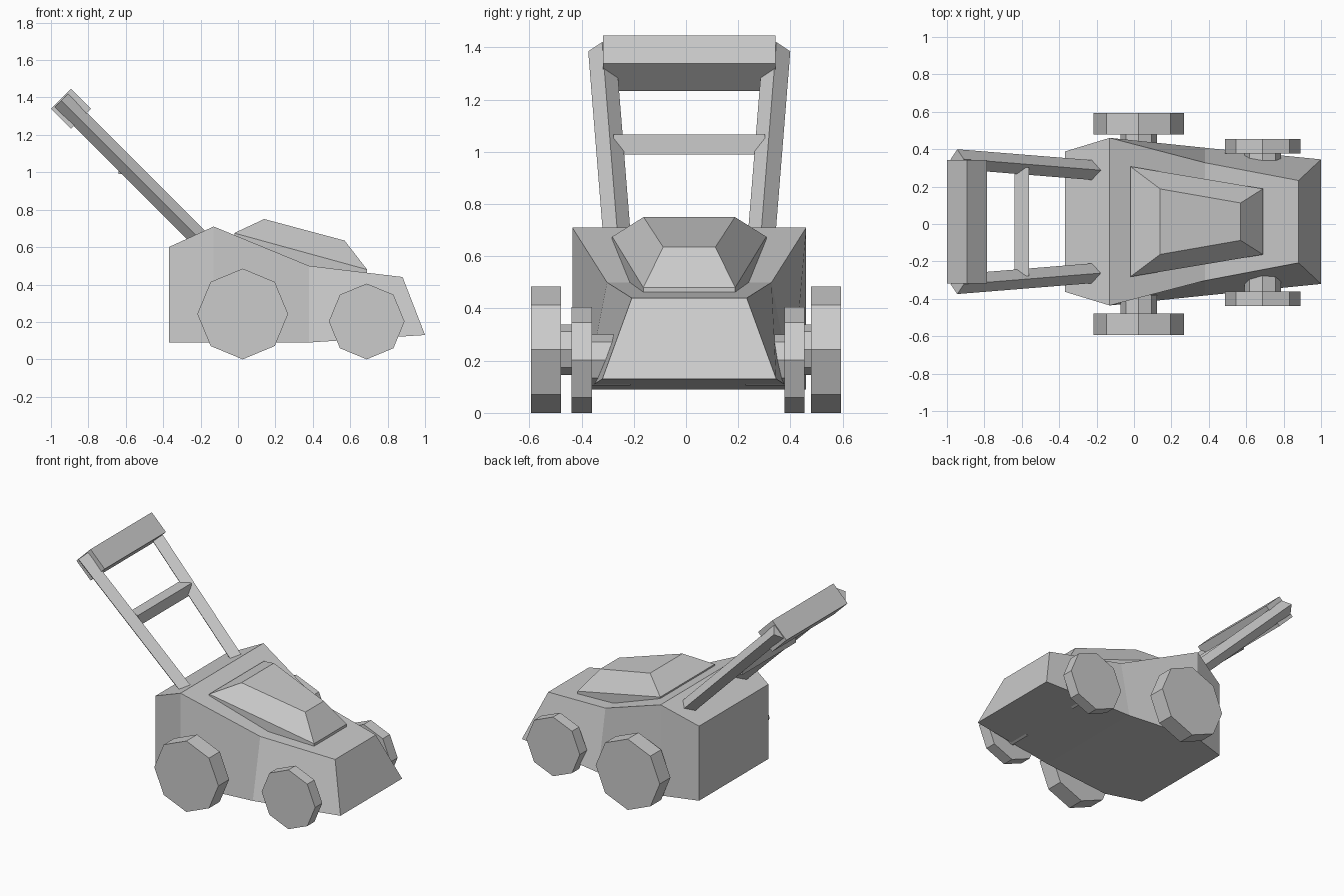
import bpy, bmesh, math
from mathutils import Vector

if "Cube" in bpy.data.objects:
    bpy.data.objects.remove(bpy.data.objects["Cube"])

YC = 0.0125  # centre line of the body and handle

grey = bpy.data.materials.new("plain grey")
grey.diffuse_color = (0.6, 0.6, 0.6, 1)
grey.use_nodes = True
grey.node_tree.nodes["Principled BSDF"].inputs["Base Color"].default_value = grey.diffuse_color


def loft(name, rings):
    """Flat-shaded solid through a row of equal-length rings, capped at both ends."""
    bm = bmesh.new()
    rows = [[bm.verts.new(p) for p in ring] for ring in rings]
    n = len(rows[0])
    for a, b in zip(rows, rows[1:]):
        for i in range(n):
            j = (i + 1) % n
            bm.faces.new((a[i], a[j], b[j], b[i]))
    bm.faces.new(rows[0])
    bm.faces.new(rows[-1])
    bmesh.ops.recalc_face_normals(bm, faces=bm.faces)
    mesh = bpy.data.meshes.new(name)
    bm.to_mesh(mesh)
    bm.free()
    mesh.materials.append(grey)
    obj = bpy.data.objects.new(name, mesh)
    bpy.context.collection.objects.link(obj)
    return obj


def octagon(x, y, z, r):
    return [(x + r * math.sin(k * math.pi / 4), y, z + r * math.cos(k * math.pi / 4))
            for k in range(8)]


def section(xt, zt, wt, xb, zb, wb):
    """Four-point body section: top x, z, half width, then bottom."""
    return [(xt, YC - wt, zt), (xt, YC + wt, zt), (xb, YC + wb, zb), (xb, YC - wb, zb)]


# Body, rear to front
loft("body", [
    section(-0.37, 0.60, 0.375, -0.37, 0.09, 0.375),
    section(-0.13, 0.71, 0.448, -0.13, 0.09, 0.448),
    section(0.38, 0.50, 0.315, 0.38, 0.09, 0.395),
    section(0.88, 0.44, 0.22, 1.00, 0.13, 0.333),
])


# Engine cover: sunk skirt, rim, raised top
def cover_ring(xr, zr, wr, xf, zf, wf):
    return [(xr, YC - wr, zr), (xr, YC + wr, zr), (xf, YC + wf, zf), (xf, YC - wf, zf)]


loft("engine_cover", [
    cover_ring(-0.02, 0.58, 0.295, 0.69, 0.39, 0.176),
    cover_ring(-0.02, 0.675, 0.295, 0.69, 0.48, 0.176),
    cover_ring(0.14, 0.75, 0.175, 0.57, 0.635, 0.1),
])

# Wheels and axles on both sides
for side, label in ((-1, "near"), (1, "far")):
    for part, x, r, inner, outer, off, hub_r, hub_in in (
            ("rear", 0.025, 0.2425, 0.478, 0.594, 0.0, 0.097, 0.38),
            ("front", 0.688, 0.2025, 0.369, 0.446, 0.008, 0.098, 0.22)):
        y0, y1, yh = (side * v + off for v in (inner, outer, hub_in))
        loft(f"{part}_wheel_{label}", [octagon(x, y0, r, r), octagon(x, y1, r, r)])
        loft(f"{part}_axle_{label}", [octagon(x, yh, r, hub_r), octagon(x, y0, r, hub_r)])

# Handle side rails: square bars turned on edge, spreading towards the top
n = Vector((1, 0, 1)).normalized() * 0.05
w = Vector((0, 0.053, 0))
for side, label in ((-1, "near"), (1, "far")):
    low = Vector((-0.15, YC + side * 0.27, 0.59))
    high = Vector((-0.945, YC + side * 0.334, 1.385))
    loft(f"handle_rail_{label}", [[c + n, c + w, c - n, c - w] for c in (low, high)])


# Handle crosspieces
def bar(name, half_length, profile):
    loft(name, [[(x, YC + s * half_length, z) for x, z in profile] for s in (-1, 1)])


gx, gz, d = -0.893, 1.339, 0.107
bar("handle_grip", 0.331, [(gx, gz + d), (gx + d, gz), (gx, gz - d), (gx - d, gz)])
cx, cz, h = -0.6, 1.028, 0.038
bar("handle_brace", 0.29, [(cx - h, cz - h), (cx + h, cz - h), (cx + h, cz + h), (cx - h, cz + h)])
